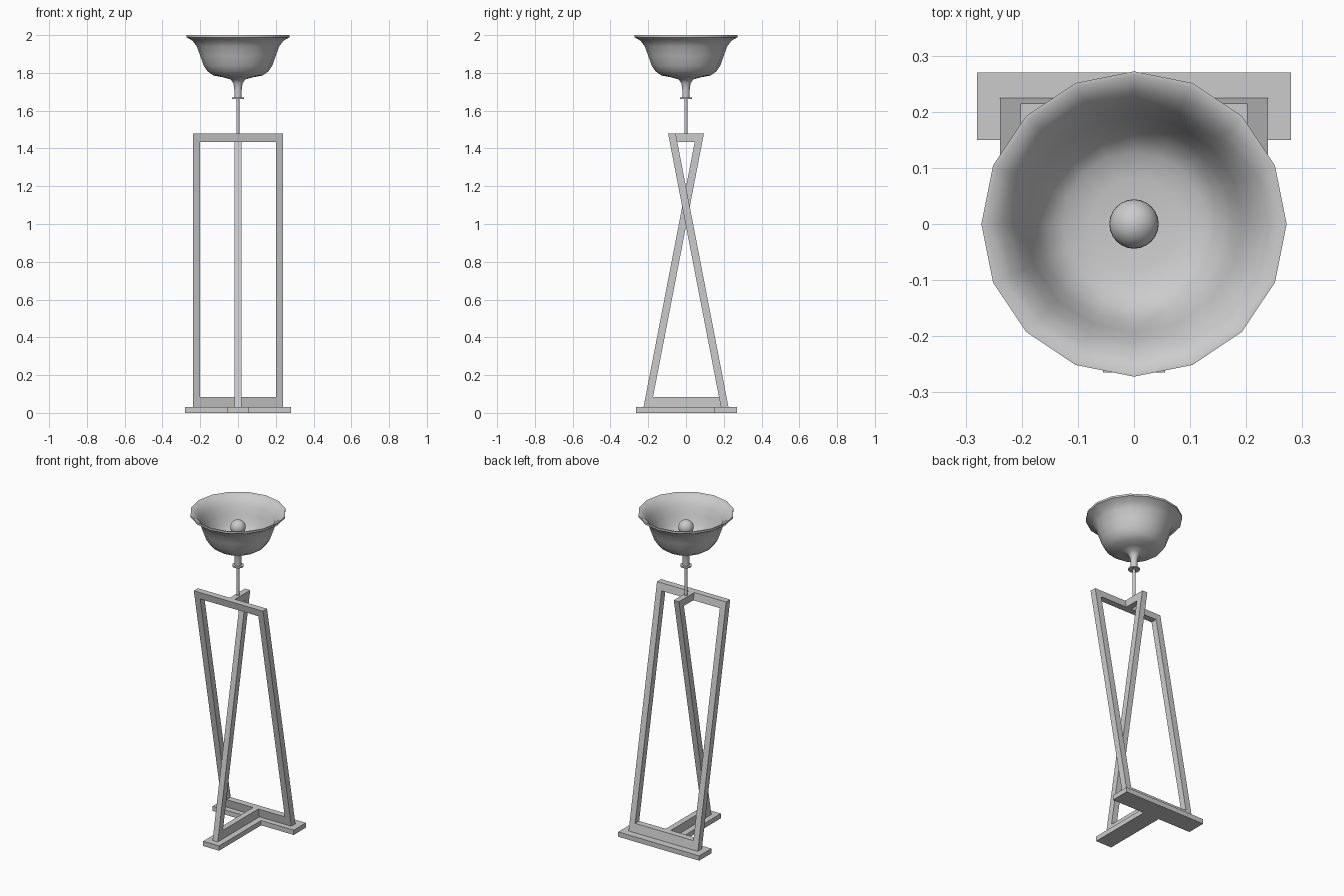
import bpy, bmesh, math

default = bpy.data.objects.get("Cube")
if default:
    bpy.data.objects.remove(default, do_unlink=True)

metal = bpy.data.materials.new("grey_metal")
metal.use_nodes = True
GREY = (0.6, 0.6, 0.6, 1)
metal.diffuse_color = GREY
metal.node_tree.nodes["Principled BSDF"].inputs["Base Color"].default_value = GREY

BASE_TOP, FRAME_TOP = 0.03, 1.48
BAR = 0.04            # depth of the bars
LOW, HIGH = 0.205, -0.075   # y of the large frame at its foot and its top


def finish(name, bm, smooth=False):
    bmesh.ops.recalc_face_normals(bm, faces=bm.faces)
    mesh = bpy.data.meshes.new(name)
    bm.to_mesh(mesh)
    bm.free()
    mesh.materials.append(metal)
    obj = bpy.data.objects.new(name, mesh)
    bpy.context.collection.objects.link(obj)
    if smooth:
        bpy.ops.object.select_all(action='DESELECT')
        bpy.context.view_layer.objects.active = obj
        obj.select_set(True)
        bpy.ops.object.shade_smooth_by_angle(angle=math.radians(50))
    return obj


def extrude_x(name, outline, x0, x1):
    """Prism along x from a (y, z) outline."""
    bm = bmesh.new()
    face = bm.faces.new([bm.verts.new((x0, y, z)) for y, z in outline])
    out = bmesh.ops.extrude_face_region(bm, geom=[face])
    verts = [v for v in out["geom"] if isinstance(v, bmesh.types.BMVert)]
    bmesh.ops.translate(bm, verts=verts, vec=(x1 - x0, 0, 0))
    return finish(name, bm)


def lean(z, side):
    """Centre y of a leaning frame; side 1 has its foot at the back."""
    t = (z - BASE_TOP) / (FRAME_TOP - BASE_TOP)
    return side * (LOW + (HIGH - LOW) * t)


def leaning_bar(name, x0, x1, z0, z1, side):
    h = BAR / 2
    a, b = lean(z0, side), lean(z1, side)
    return extrude_x(name, [(a - h, z0), (a + h, z0), (b + h, z1), (b - h, z1)], x0, x1)


def lathe(name, profile, sides, closed=False):
    bm = bmesh.new()
    verts = [bm.verts.new((r, 0, z)) for r, z in profile]
    edges = [bm.edges.new(p) for p in zip(verts, verts[1:])]
    if closed:
        edges.append(bm.edges.new((verts[-1], verts[0])))
    bmesh.ops.spin(bm, geom=verts + edges, cent=(0, 0, 0), axis=(0, 0, 1),
                   angle=2 * math.pi, steps=sides, use_merge=True)
    bmesh.ops.remove_doubles(bm, verts=bm.verts, dist=0.0003)
    return finish(name, bm, True)


# T-shaped base plate
bm = bmesh.new()
outline = [(-0.28, 0.27), (-0.28, 0.15), (-0.055, 0.15), (-0.055, -0.265)]
outline += [(-x, y) for x, y in reversed(outline)]
plate = bm.faces.new([bm.verts.new((x, y, 0)) for x, y in outline])
out = bmesh.ops.extrude_face_region(bm, geom=[plate])
bmesh.ops.translate(bm, vec=(0, 0, BASE_TOP),
                    verts=[v for v in out["geom"] if isinstance(v, bmesh.types.BMVert)])
finish("base", bm)

# Large leaning frame
for name, x in (("left", 0.22), ("right", -0.22)):
    leaning_bar(name + "_leg", x - 0.019, x + 0.019, BASE_TOP, FRAME_TOP, 1)
leaning_bar("frame_bottom_bar", -0.201, 0.201, BASE_TOP, 0.083, 1)
leaning_bar("frame_top_bar", -0.201, 0.201, 1.435, FRAME_TOP, 1)

# Single leg leaning the other way, joined to the frame at foot and top
leaning_bar("front_leg", -0.018, 0.018, BASE_TOP, FRAME_TOP, -1)
for name, z0, z1 in (("bottom_tie", BASE_TOP, 0.083), ("top_tie", 1.435, FRAME_TOP)):
    a, b = lean(z0, 1), lean(z1, 1)
    extrude_x(name, [(-a, z0), (a, z0), (b, z1), (-b, z1)], -0.018, 0.018)

# Stem with its collar
lathe("stem", [(0, 1.46), (0.008, 1.46), (0.008, 1.67), (0, 1.67)], 16)
lathe("collar", [(0, 1.662), (0.033, 1.662), (0.033, 1.67), (0, 1.67)], 16)

# Bowl shade: holder neck, flared outside, thin lip, inside
lathe("bowl_shade", [
    (0, 1.67), (0.019, 1.67), (0.02, 1.72), (0.025, 1.745), (0.038, 1.765),
    (0.08, 1.777), (0.13, 1.786), (0.16, 1.807), (0.182, 1.84), (0.2, 1.89),
    (0.218, 1.94), (0.24, 1.97), (0.272, 1.988), (0.272, 2.0), (0.264, 2.0),
    (0.236, 1.98), (0.212, 1.945), (0.193, 1.893), (0.175, 1.845),
    (0.154, 1.814), (0.127, 1.794), (0.08, 1.785), (0, 1.783)], 16)

# Bulb on its holder
lathe("bulb_holder", [(0, 1.78), (0.016, 1.78), (0.016, 1.88), (0, 1.88)], 12)
bm = bmesh.new()
bmesh.ops.create_uvsphere(bm, u_segments=24, v_segments=16, radius=0.044)
bmesh.ops.translate(bm, verts=bm.verts, vec=(0, 0, 1.905))
finish("bulb", bm, True)
